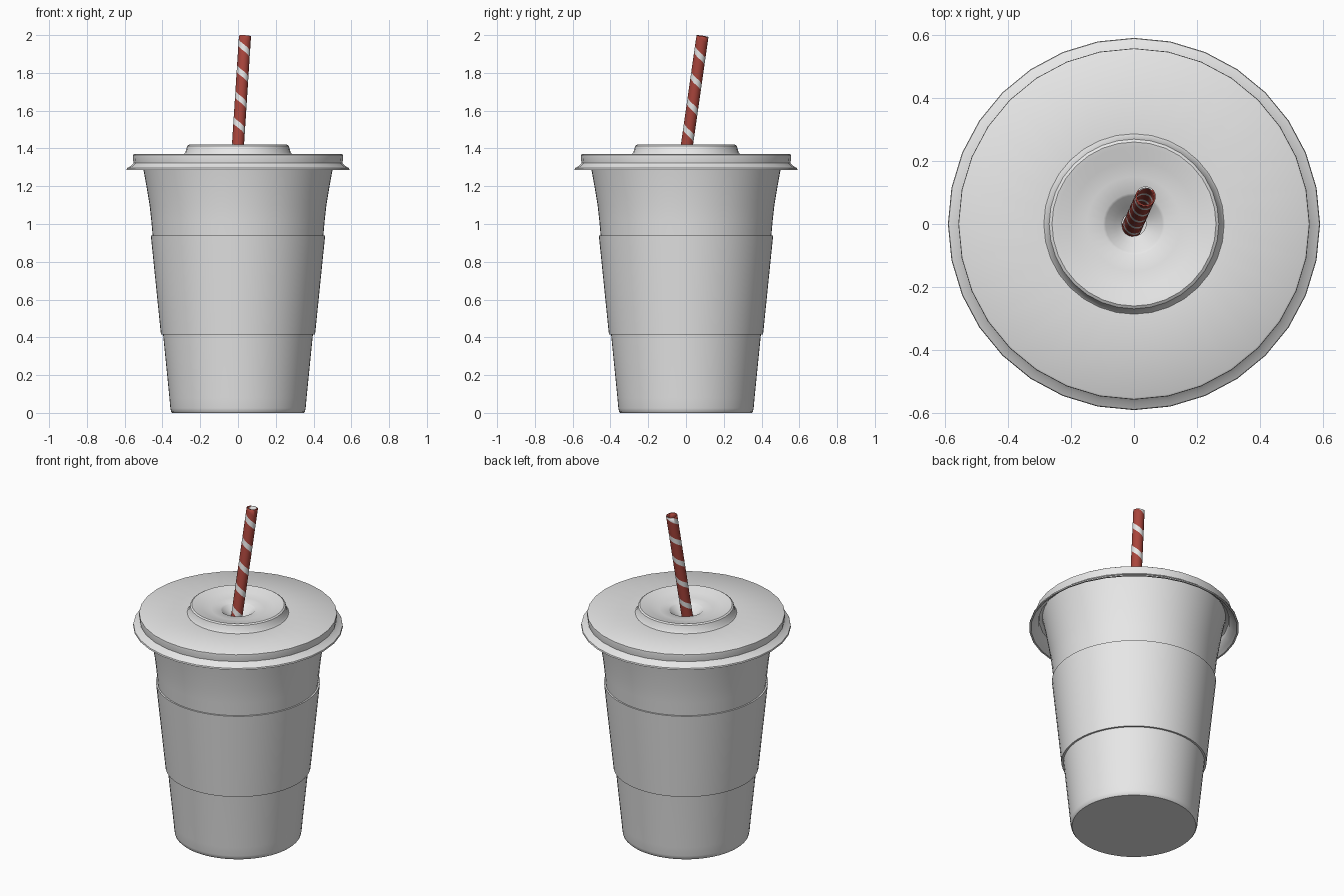
import bpy, bmesh, math
from mathutils import Vector

if "Cube" in bpy.data.objects:
    bpy.data.objects.remove(bpy.data.objects["Cube"])


def material(name, rgb):
    m = bpy.data.materials.new(name)
    m.diffuse_color = (*rgb, 1)
    m.use_nodes = True
    m.node_tree.nodes["Principled BSDF"].inputs["Base Color"].default_value = m.diffuse_color
    return m


white = material("white", (0.8, 0.8, 0.8))
red = material("straw red", (0.40, 0.06, 0.045))


def finish(bm, name, mats, angle):
    mesh = bpy.data.meshes.new(name)
    bm.to_mesh(mesh)
    bm.free()
    ob = bpy.data.objects.new(name, mesh)
    bpy.context.collection.objects.link(ob)
    for m in mats:
        mesh.materials.append(m)
    bpy.ops.object.select_all(action='DESELECT')
    ob.select_set(True)
    bpy.context.view_layer.objects.active = ob
    bpy.ops.object.shade_smooth_by_angle(angle=math.radians(angle))
    return ob


def lathe(name, profile, sides, closed=False, angle=35):
    """Revolve (radius, z) points around the z axis."""
    bm = bmesh.new()
    verts = [bm.verts.new((r, 0, z)) for r, z in profile]
    edges = [bm.edges.new(p) for p in zip(verts, verts[1:])]
    if closed:
        edges.append(bm.edges.new((verts[-1], verts[0])))
    bmesh.ops.spin(bm, geom=verts + edges, cent=(0, 0, 0), axis=(0, 0, 1),
                   angle=2 * math.pi, steps=sides, use_duplicate=False)
    bmesh.ops.remove_doubles(bm, verts=bm.verts, dist=0.0005)
    bmesh.ops.recalc_face_normals(bm, faces=bm.faces)
    return finish(bm, name, [white], angle)


# Cup: tapered body flaring towards the lid, thin wall with an inner floor
lathe("cup", [(0, 0), (0.348, 0), (0.354, 0.006), (0.358, 0.025), (0.363, 0.08),
              (0.397, 0.42), (0.452, 0.94), (0.459, 1.02), (0.468, 1.10),
              (0.483, 1.19), (0.50, 1.285), (0.515, 1.355), (0.505, 1.355),
              (0.458, 1.10), (0.387, 0.42), (0.348, 0.02), (0, 0.02)], 64)

# Sleeve around the middle
lathe("sleeve", [(0.394, 0.415), (0.408, 0.415), (0.4615, 0.94), (0.449, 0.94)],
      64, closed=True)

# Lid: hollow skirt, flat top, raised dished ring and funnel for the straw
lathe("lid", [(0.52, 1.355), (0.535, 1.345), (0.54, 1.32), (0.565, 1.30),
              (0.58, 1.287), (0.59, 1.287), (0.588, 1.296), (0.567, 1.308),
              (0.553, 1.322), (0.557, 1.352), (0.556, 1.366), (0.55, 1.37),
              (0.286, 1.37), (0.279, 1.378), (0.269, 1.414), (0.26, 1.42),
              (0.245, 1.417), (0.20, 1.403), (0.15, 1.393), (0.098, 1.39),
              (0.09, 1.384), (0.06, 1.355), (0.038, 1.335), (0.038, 1.31),
              (0.10, 1.345), (0.30, 1.352), (0.52, 1.355)], 32, angle=40)

# Straw: leaning tube whose grid follows the helix, so stripes are clean cuts
RADIUS, PITCH, ROWS, SIDES = 0.032, 0.138, 4, 24
START = Vector((0, 0.005, 1.42))
lean = Vector((0.037, 0.0825, 0.575))
turn = Vector((0, 0, 1)).rotation_difference(lean)
top, bottom = lean.length, -1.2
step = PITCH / ROWS
# centre of a stripe on the front side (angle 270 degrees)
base = 0.238 + 0.75 * PITCH - step / 2
bm = bmesh.new()
grid = {}
first, last = -44, 20
for k in range(first, last + 1):
    for i in range(SIDES + 1):
        a = 2 * math.pi * i / SIDES
        s = base + k * step - PITCH * i / SIDES
        grid[k, i] = bm.verts.new((RADIUS * math.cos(a), RADIUS * math.sin(a), s))
for k in range(first, last):
    for i in range(SIDES):
        f = bm.faces.new((grid[k, i], grid[k, i + 1],
                          grid[k + 1, i + 1], grid[k + 1, i]))
        f.material_index = 1 if k % ROWS == 0 else 0
bmesh.ops.remove_doubles(bm, verts=bm.verts, dist=0.0005)
for z, side in ((top, 1), (bottom, -1)):
    bmesh.ops.bisect_plane(bm, geom=bm.verts[:] + bm.edges[:] + bm.faces[:],
                           plane_co=(0, 0, z), plane_no=(0, 0, side),
                           clear_outer=True)
for v in bm.verts:
    v.co = START + turn @ v.co
straw = finish(bm, "straw", [red, white], 50)
wall = straw.modifiers.new("wall", 'SOLIDIFY')
wall.thickness = 0.005
wall.offset = -1
